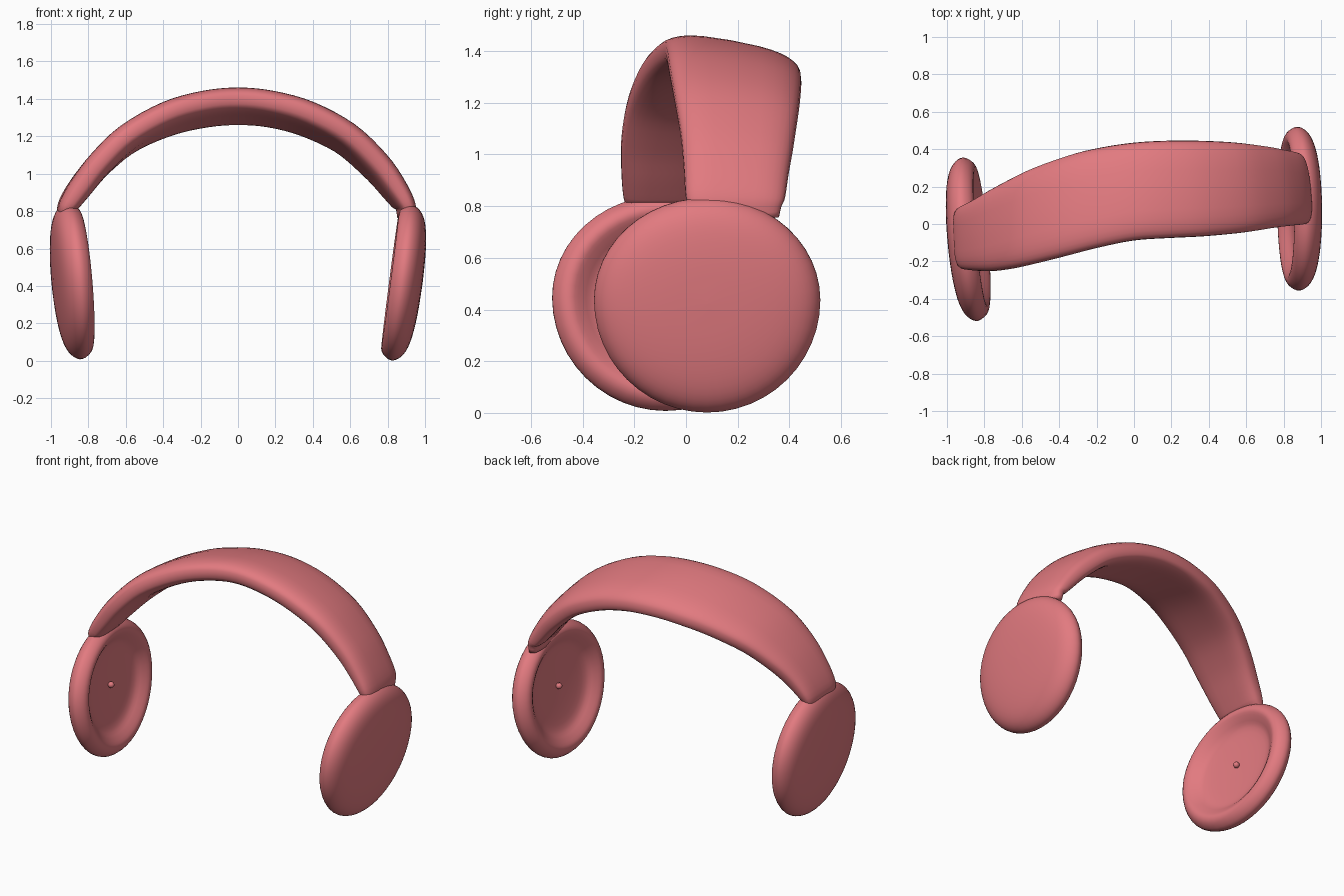
import bpy, bmesh, math
from mathutils import Vector

if "Cube" in bpy.data.objects:
    bpy.data.objects.remove(bpy.data.objects["Cube"])

pink = bpy.data.materials.new("salmon pink")
pink.diffuse_color = (0.76, 0.195, 0.215, 1)
pink.use_nodes = True
pink.node_tree.nodes["Principled BSDF"].inputs["Base Color"].default_value = pink.diffuse_color


def finish(name, bm):
    bmesh.ops.remove_doubles(bm, verts=bm.verts, dist=1e-5)
    bmesh.ops.recalc_face_normals(bm, faces=bm.faces)
    for f in bm.faces:
        f.smooth = True
    me = bpy.data.meshes.new(name)
    bm.to_mesh(me)
    bm.free()
    me.materials.append(pink)
    ob = bpy.data.objects.new(name, me)
    bpy.context.collection.objects.link(ob)
    return ob


def catmull(rows, steps):
    """Smooth rows of numbers by a Catmull-Rom spline."""
    rows = [Vector(r) for r in rows]
    ext = [2 * rows[0] - rows[1]] + rows + [2 * rows[-1] - rows[-2]]
    out = []
    for i in range(len(rows) - 1):
        a, b, c, d = ext[i:i + 4]
        for k in range(steps):
            t = k / steps
            out.append(0.5 * (2 * b + (c - a) * t + (2 * a - 5 * b + 4 * c - d) * t * t
                              + (3 * b - a - 3 * c + d) * t ** 3))
    return out + [rows[-1]]


def bridge(bm, rings):
    n = len(rings[0])
    for a, b in zip(rings, rings[1:]):
        for i in range(n):
            j = (i + 1) % n
            bm.faces.new((a[i], a[j], b[j], b[i]))


# Headband: outer x, outer z, front y, back y, thickness, radial shift of back edge
stations = [
    (-0.955, 0.765, -0.22, 0.07, 0.08, 0.01),
    (-0.955, 0.84, -0.24, 0.09, 0.105, 0.015),
    (-0.89, 0.965, -0.25, 0.13, 0.13, 0.01),
    (-0.785, 1.11, -0.25, 0.20, 0.14, -0.01),
    (-0.63, 1.263, -0.225, 0.285, 0.145, -0.04),
    (-0.41, 1.39, -0.175, 0.365, 0.15, -0.07),
    (-0.20, 1.452, -0.125, 0.41, 0.15, -0.085),
    (0.0, 1.472, -0.088, 0.435, 0.15, -0.09),
    (0.20, 1.452, -0.075, 0.445, 0.15, -0.085),
    (0.41, 1.392, -0.065, 0.445, 0.15, -0.08),
    (0.63, 1.272, -0.045, 0.435, 0.145, -0.07),
    (0.80, 1.11, -0.02, 0.415, 0.14, -0.06),
    (0.90, 0.965, -0.008, 0.395, 0.125, -0.05),
    (0.955, 0.84, 0.0, 0.38, 0.10, -0.04),
    (0.95, 0.75, 0.02, 0.36, 0.08, -0.03),
]
path = []
for dims in (slice(0, 3), slice(3, 6)):
    path.append(catmull([s[dims] for s in stations], 4))
bm = bmesh.new()
rings = []
count, sides = len(path[0]), 32
for i in range(count):
    x, z, yf = path[0][i]
    yb, thick, shift = path[1][i]
    tan = path[0][min(i + 1, count - 1)] - path[0][max(i - 1, 0)]
    out = Vector((-tan.y, 0, tan.x)).normalized()
    ring = []
    for k in range(sides):
        a = 2 * math.pi * k / sides
        c, s = math.cos(a), math.sin(a)
        u = 0.5 - 0.5 * math.copysign(abs(c) ** 0.55, c)     # front to back
        v = math.copysign(abs(s) ** 0.7, s)                  # outside to inside
        p = Vector((x, yf + (yb - yf) * u, z))
        ring.append(bm.verts.new(p + out * (thick / 2 * (v - 1) + shift * u ** 1.6)))
    rings.append(ring)
bridge(bm, rings)
bm.faces.new(rings[0])
bm.faces.new(rings[-1])
finish("headband", bm)

# Ear cups: turned profile (radius, distance outwards), domed outside and dished inside
profile = catmull([
    (0.001, 0.005), (0.16, 0.0), (0.27, -0.012), (0.325, -0.045), (0.37, -0.068),
    (0.41, -0.055), (0.438, -0.012), (0.425, 0.03), (0.38, 0.065),
    (0.30, 0.088), (0.17, 0.102), (0.001, 0.107)], 3)


def ear_cup(side, centre, outward):
    rot = Vector(outward).to_track_quat('Z', 'Y')
    bm = bmesh.new()
    rings = []
    for r, u in profile:
        ring = []
        for k in range(48):
            a = 2 * math.pi * k / 48
            y = r * math.sin(a)
            # upper half is slightly flattened under the headband
            ring.append(bm.verts.new((r * math.cos(a), y * (0.91 if y > 0 else 1), u)))
        rings.append(ring)
    bridge(bm, rings)
    bm.faces.new(rings[0])
    bm.faces.new(rings[-1])
    cup = finish(side + "_ear_cup", bm)
    # Small stud in the middle of the dish
    bm = bmesh.new()
    bmesh.ops.create_uvsphere(bm, u_segments=10, v_segments=6, radius=0.02)
    bmesh.ops.translate(bm, verts=bm.verts, vec=(0, 0, -0.01))
    stud = finish(side + "_cup_stud", bm)
    for ob in (cup, stud):
        ob.rotation_euler = rot.to_euler()
        ob.location = centre


ear_cup("right", (0.882, 0.082, 0.436), (1, 0.01, -0.13))
ear_cup("left", (-0.882, -0.082, 0.444), (-1, -0.09, -0.09))
